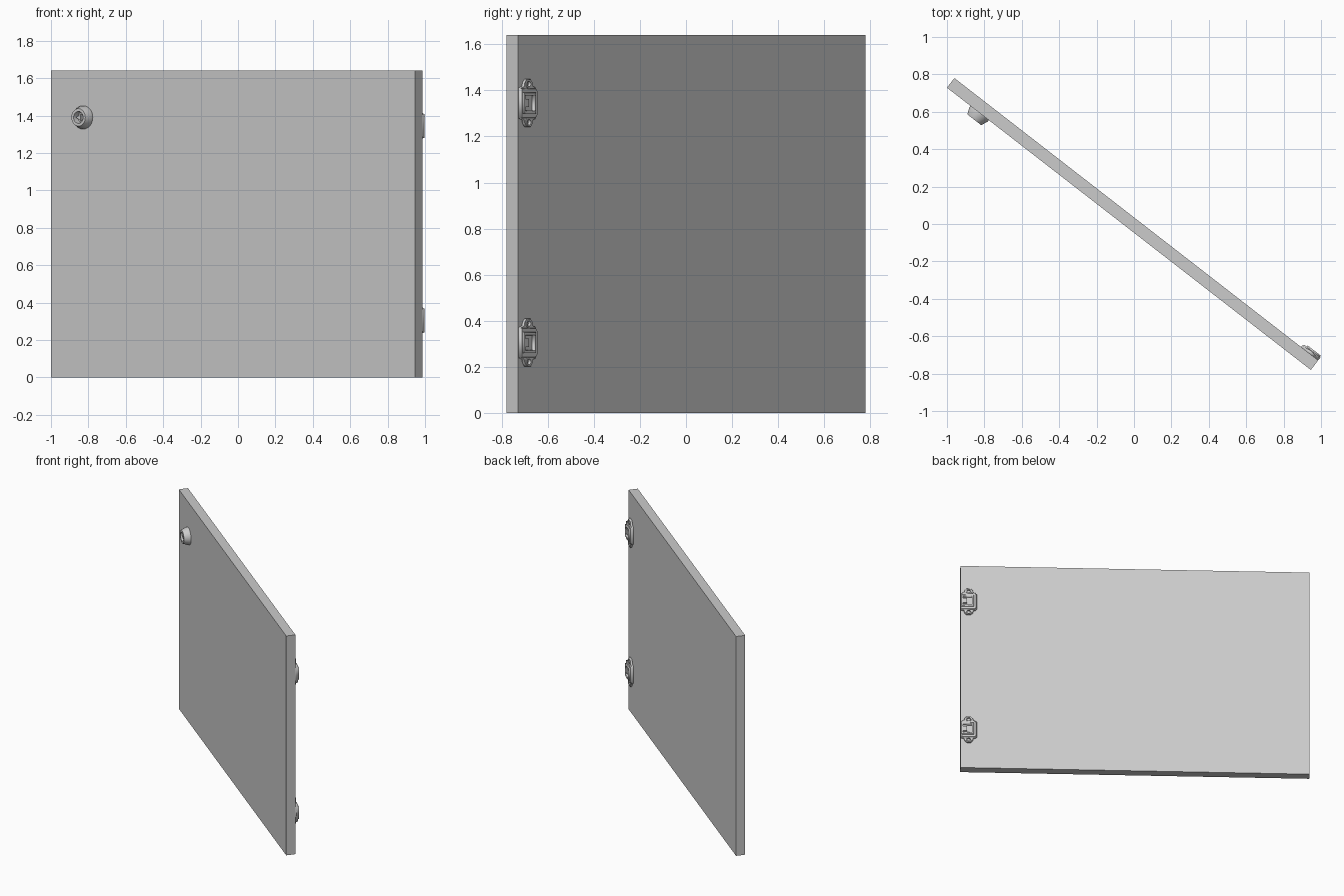
import bpy, bmesh, math
from mathutils import Matrix

if "Cube" in bpy.data.objects:
    bpy.data.objects.remove(bpy.data.objects["Cube"])

L, T, H = 2.462, 0.065, 1.64
DOOR = Matrix.Translation((-0.0075, 0, 0)) @ Matrix.Rotation(math.radians(-37.8), 4, 'Z')
BACK = Matrix.Rotation(math.radians(-90), 4, 'X')   # local z points out of the back
FRONT = Matrix.Rotation(math.radians(90), 4, 'X')   # local z points out of the front


def add_mesh(name, bm, matrix, smooth=False):
    bmesh.ops.remove_doubles(bm, verts=bm.verts, dist=1e-6)
    bmesh.ops.recalc_face_normals(bm, faces=bm.faces)
    me = bpy.data.meshes.new(name)
    bm.to_mesh(me)
    bm.free()
    ob = bpy.data.objects.new(name, me)
    bpy.context.collection.objects.link(ob)
    ob.matrix_world = matrix
    if smooth:
        bpy.ops.object.select_all(action='DESELECT')
        ob.select_set(True)
        bpy.context.view_layer.objects.active = ob
        bpy.ops.object.shade_smooth_by_angle(angle=math.radians(30))
    return ob


def box(name, size, matrix):
    bm = bmesh.new()
    bmesh.ops.create_cube(bm, size=1)
    bmesh.ops.scale(bm, vec=size, verts=bm.verts)
    return add_mesh(name, bm, matrix)


def circle(cx, cy, r, n=20):
    return [(cx + r * math.cos(2 * math.pi * i / n), cy + r * math.sin(2 * math.pi * i / n))
            for i in range(n)]


def rect(x0, x1, y):
    return [(x0, -y), (x1, -y), (x1, y), (x0, y)]


def plate(name, loops, height, bevel, matrix):
    """Filled outline with holes, standing from local z = 0 to height."""
    cu = bpy.data.curves.new(name + "_outline", 'CURVE')
    cu.dimensions, cu.fill_mode = '2D', 'BOTH'
    cu.extrude = height / 2 - bevel
    cu.bevel_depth, cu.offset, cu.bevel_resolution = bevel, -bevel, 0
    for pts in loops:
        sp = cu.splines.new('POLY')
        sp.points.add(len(pts) - 1)
        for p, (x, y) in zip(sp.points, pts):
            p.co = (x, y, 0, 1)
        sp.use_cyclic_u = True
    tmp = bpy.data.objects.new(name + "_outline", cu)
    bpy.context.collection.objects.link(tmp)
    bpy.context.view_layer.update()
    me = bpy.data.meshes.new_from_object(tmp.evaluated_get(bpy.context.evaluated_depsgraph_get()))
    bpy.data.objects.remove(tmp)
    bm = bmesh.new()
    bm.from_mesh(me)
    bpy.data.meshes.remove(me)
    add_mesh(name, bm, matrix @ Matrix.Translation((0, 0, height / 2)))


def lathe(name, profile, matrix, n=32):
    bm = bmesh.new()
    vs = [bm.verts.new((r, 0, h)) for r, h in profile]
    es = [bm.edges.new(e) for e in zip(vs, vs[1:])]
    bmesh.ops.spin(bm, geom=vs + es, cent=(0, 0, 0), axis=(0, 0, 1),
                   angle=2 * math.pi, steps=n, use_merge=True)
    return add_mesh(name, bm, matrix, True)


# Door leaf
box("door_panel", (L, T, H), DOOR @ Matrix.Translation((0, 0, H / 2)))

# Conical lock housing with a recessed triangular key post
lock = DOOR @ Matrix.Translation((-1.01, -T / 2, 1.39)) @ FRONT
lathe("lock_housing", [(0, 0), (0.062, 0), (0.062, 0.01), (0.047, 0.046), (0.032, 0.046),
                       (0.027, 0.014), (0, 0.014)], lock)
bm = bmesh.new()
bmesh.ops.create_cone(bm, cap_ends=True, segments=3, radius1=0.021, radius2=0.021, depth=0.026)
add_mesh("lock_key_post", bm, lock @ Matrix.Translation((0, 0, 0.026)) @ Matrix.Rotation(math.pi / 2, 4, 'Z'))

# Hinges on the back, flush with the door's end
half = [(0.058, 0.066), (0.034, 0.073), (0.029, 0.09), (0.016, 0.104), (-0.016, 0.104),
        (-0.029, 0.09), (-0.034, 0.073), (-0.05, 0.068), (-0.058, 0.058)]
outline = half + [(x, -y) for x, y in reversed(half)]
body = [(0.058, -0.064), (0.058, 0.064), (-0.042, 0.064), (-0.054, 0.052),
        (-0.054, -0.052), (-0.042, -0.064)]
for label, z in (("lower", 0.305), ("upper", 1.345)):
    m = DOOR @ Matrix.Translation((1.173, T / 2, z)) @ BACK
    plate(label + "_hinge_base", [outline, circle(0, 0.083, 0.012), circle(0, -0.083, 0.012)],
          0.013, 0.002, m)
    plate(label + "_hinge_body", [body, rect(-0.022, 0.04, 0.032)], 0.02, 0.002, m)
    plate(label + "_hinge_frame", [rect(-0.036, 0.054, 0.046), rect(-0.022, 0.04, 0.032)],
          0.028, 0.002, m)
    box(label + "_hinge_knuckle", (0.03, 0.036, 0.026), m @ Matrix.Translation((0.028, 0, 0.013)))
    for side in (-1, 1):
        lathe(label + "_hinge_screw_ring", [(0.012, 0.006), (0.012, 0.016), (0.019, 0.016), (0.021, 0.011)],
              m @ Matrix.Translation((0, side * 0.083, 0)), 20)
